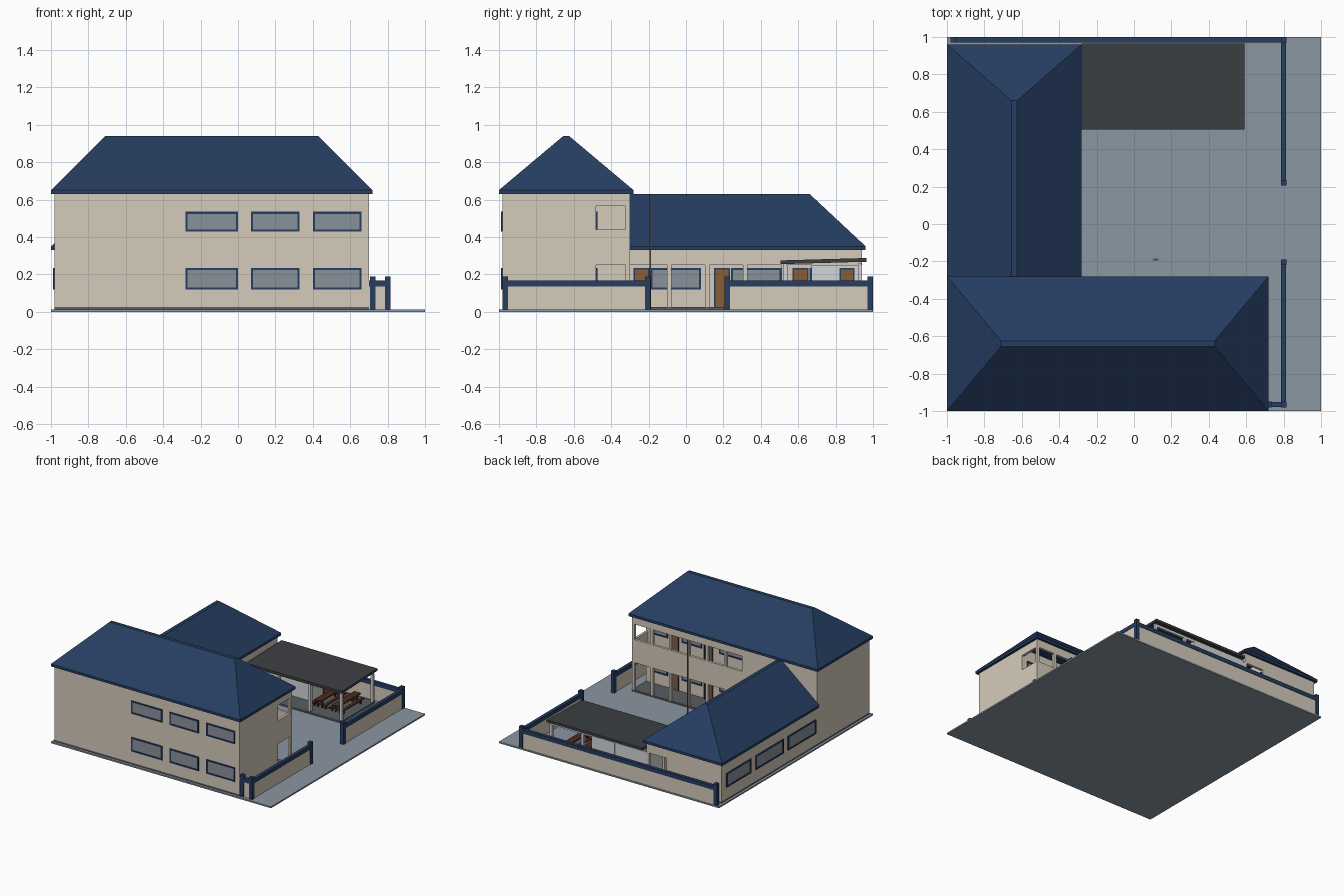
import bpy, bmesh

if "Cube" in bpy.data.objects:
    bpy.data.objects.remove(bpy.data.objects["Cube"])


def material(name, r, g, b):
    m = bpy.data.materials.new(name)
    m.diffuse_color = (r, g, b, 1)
    m.use_nodes = True
    m.node_tree.nodes["Principled BSDF"].inputs["Base Color"].default_value = m.diffuse_color
    return m


NAVY = material("navy", 0.019, 0.047, 0.12)
BEIGE = material("beige", 0.66, 0.60, 0.50)
PAVING = material("paving", 0.26, 0.31, 0.36)
GLASS = material("glass", 0.25, 0.29, 0.33)
DARK = material("dark_grey", 0.045, 0.05, 0.055)
PLINTH = material("plinth_grey", 0.1, 0.11, 0.12)
DOOR = material("door_brown", 0.25, 0.11, 0.035)
TIMBER = material("dark_timber", 0.08, 0.025, 0.012)
PALE = material("pale_grey", 0.65, 0.67, 0.69)


def finish(name, bm, mat):
    bmesh.ops.recalc_face_normals(bm, faces=bm.faces)
    mesh = bpy.data.meshes.new(name)
    bm.to_mesh(mesh)
    bm.free()
    mesh.materials.append(mat)
    ob = bpy.data.objects.new(name, mesh)
    bpy.context.collection.objects.link(ob)
    return ob


def add_frustum(bm, base, top, z0, z1):
    """Solid between two rectangles (x0, x1, y0, y1) at heights z0 and z1."""
    rings = []
    for (x0, x1, y0, y1), z in ((base, z0), (top, z1)):
        rings.append([bm.verts.new((x, y, z)) for x, y in
                      ((x0, y0), (x1, y0), (x1, y1), (x0, y1))])
    lo, hi = rings
    bm.faces.new(lo)
    bm.faces.new(hi)
    for i in range(4):
        j = (i + 1) % 4
        bm.faces.new((lo[i], lo[j], hi[j], hi[i]))


def boxes(name, mat, items):
    """One object made of boxes (x0, x1, y0, y1, z0, z1)."""
    bm = bmesh.new()
    for x0, x1, y0, y1, z0, z1 in items:
        add_frustum(bm, (x0, x1, y0, y1), (x0, x1, y0, y1), z0, z1)
    return finish(name, bm, mat)


def hip_roof(name, base, top, z0, z1, z2):
    bm = bmesh.new()
    add_frustum(bm, base, base, z0, z1)
    add_frustum(bm, base, top, z1, z2)
    return finish(name, bm, NAVY)


def wall_box(axis, wall, out, a0, a1, z0, z1, depth):
    """Box lying on a wall plane and sticking out by depth."""
    w0, w1 = sorted((wall - out * 0.005, wall + out * depth))
    return (a0, a1, w0, w1, z0, z1) if axis == "x" else (w0, w1, a0, a1, z0, z1)


def window(name, axis, wall, out, a0, a1, z0, z1):
    t = 0.011
    bars = [(a0, a1, z0, z0 + t), (a0, a1, z1 - t, z1),
            (a0, a0 + t, z0 + t, z1 - t), (a1 - t, a1, z0 + t, z1 - t)]
    boxes(name + "_frame", NAVY, [wall_box(axis, wall, out, *b, 0.008) for b in bars])
    boxes(name + "_glass", GLASS, [wall_box(axis, wall, out, a0 + t, a1 - t, z0 + t, z1 - t, 0.003)])


def door(name, axis, wall, out, a0, a1, z0, z1):
    t = 0.008
    bars = [(a0, a0 + t, z0, z1), (a1 - t, a1, z0, z1), (a0 + t, a1 - t, z1 - t, z1)]
    boxes(name + "_frame", NAVY, [wall_box(axis, wall, out, *b, 0.008) for b in bars])
    boxes(name + "_leaf", DOOR, [wall_box(axis, wall, out, a0 + t, a1 - t, z0, z1 - t, 0.004)])


# Ground and plinths
F = 0.025
boxes("ground_slab", PAVING, [(-1, 1, -1, 1, 0, 0.012)])
boxes("plinth", PLINTH, [(-0.98, 0.70, -0.98, -0.30, 0.012, F),
                         (-0.98, -0.30, -0.30, 0.94, 0.012, F)])
boxes("shelter_deck", PLINTH, [(-0.30, 0.585, 0.505, 0.945, 0.012, F)])

# Two-storey block with open gallery towards the yard
boxes("main_rooms", BEIGE, [(-0.98, 0.70, -0.98, -0.48, F, 0.63),
                            (-0.98, -0.30, -0.48, -0.30, F, 0.63)])
boxes("main_gallery_slab", BEIGE, [(-0.30, 0.68, -0.48, -0.32, 0.31, 0.33)])
bands = [(0.25, 0.44), (0.565, 0.63)]
boxes("main_gallery_parapets", BEIGE,
      [(-0.30, 0.70, -0.32, -0.30, a, b) for a, b in bands] +
      [(0.68, 0.70, -0.48, -0.32, a, b) for a, b in bands])
boxes("main_gallery_columns", BEIGE,
      [(x - 0.011, x + 0.011, -0.322, -0.30, a, b)
       for x in [0.689 - i / 6 for i in range(6)]
       for a, b in ((F, 0.25), (0.44, 0.565))])
hip_roof("main_roof", (-1, 0.72, -1, -0.28), (-0.71, 0.43, -0.655, -0.625), 0.63, 0.65, 0.94)

# Single-storey wing with gallery
boxes("wing_rooms", BEIGE, [(-0.98, -0.48, -0.30, 0.94, F, 0.33)])
boxes("wing_gallery_beams", BEIGE, [(-0.32, -0.30, -0.30, 0.94, 0.25, 0.33),
                                    (-0.48, -0.32, 0.92, 0.94, 0.25, 0.33)])
boxes("wing_gallery_columns", BEIGE,
      [(-0.322, -0.30, y - 0.012, y + 0.012, F, 0.25)
       for y in [-0.09 + 0.2036 * i for i in range(6)]])
hip_roof("wing_roof", (-1, -0.28, -0.30, 0.96), (-0.655, -0.625, -0.30, 0.66), 0.33, 0.35, 0.63)

# Windows and doors
for level, z0, z1 in (("lower", 0.12, 0.235), ("upper", 0.43, 0.535)):
    for i, (a, b) in enumerate(((-0.28, 0.0), (0.07, 0.33), (0.40, 0.66))):
        window(f"front_{level}_window_{i}", "x", -0.98, -1, a, b, z0, z1)
    for i, (a, b) in enumerate(((-0.20, 0.03), (0.19, 0.37), (0.50, 0.65))):
        window(f"gallery_{level}_window_{i}", "x", -0.48, 1, a, b, z0, z1)
    for i, a in enumerate((0.09, 0.40)):
        door(f"gallery_{level}_door_{i}", "x", -0.48, 1, a, a + 0.08,
             F if level == "lower" else 0.33, z1)
for i, (a, b) in enumerate(((-0.28, 0.08), (0.14, 0.50), (0.56, 0.88))):
    window(f"wing_outer_window_{i}", "y", -0.98, -1, a, b, 0.12, 0.235)
for i, a in enumerate((-0.28, 0.15, 0.57)):
    door(f"wing_door_{i}", "y", -0.48, 1, a, a + 0.085, F, 0.235)
    window(f"wing_yard_window_{i}", "y", -0.48, 1, a + 0.09, a + 0.36, 0.12, 0.235)

# Shelter with booth, posts and sloping roof
boxes("shelter_booth", PALE, [(-0.30, 0.20, 0.67, 0.94, F, 0.25)])
door("booth_door", "y", 0.20, 1, 0.82, 0.90, F, 0.235)
boxes("shelter_posts", PALE, [(x - 0.011, x + 0.011, y - 0.011, y + 0.011, F, 0.25)
                              for x in (0.0, 0.285, 0.57) for y in (0.53, 0.93)])
boxes("shelter_beams", PALE, [(-0.29, 0.58, y - 0.008, y + 0.008, 0.242, 0.262)
                              for y in (0.53, 0.93)])
shelter_roof = boxes("shelter_roof", DARK, [(-0.28, 0.59, 0.505, 0.965, 0.255, 0.275)])
for v in shelter_roof.data.vertices:
    v.co.z += (v.co.y - 0.505) * 0.028

# Picnic tables with benches
for n, x in enumerate((0.31, 0.47)):
    parts = [(x - 0.03, x + 0.03, 0.59, 0.88, 0.085, 0.095)]
    for s in (-0.052, 0.052):
        parts.append((x + s - 0.013, x + s + 0.013, 0.59, 0.88, 0.055, 0.063))
    for y in (0.62, 0.84):
        parts.append((x - 0.06, x + 0.06, y, y + 0.01, 0.045, 0.055))
        for s in (-0.052, -0.02, 0.02, 0.052):
            parts.append((x + s - 0.005, x + s + 0.005, y, y + 0.01, F,
                          0.045 if abs(s) > 0.03 else 0.085))
    boxes(f"picnic_table_{n}", TIMBER, parts)

# Boundary wall, coping and posts
runs = [(-0.965, 0.80, 0.985, 0.985), (0.80, 0.80, 0.22, 0.985),
        (0.80, 0.80, -0.965, -0.205), (0.70, 0.80, -0.965, -0.965)]


def along(w, z0, z1):
    return [(a - w, b + w, c - w, d + w, z0, z1) for a, b, c, d in runs]


boxes("boundary_wall", BEIGE, along(0.010, 0.012, 0.135))
boxes("boundary_coping", NAVY, along(0.0135, 0.135, 0.168))
boxes("boundary_posts", NAVY,
      [(x - 0.015, x + 0.015, y - 0.015, y + 0.015, 0.012, 0.19)
       for x, y in ((-0.965, 0.985), (0.80, 0.985), (0.80, 0.22), (0.80, -0.205),
                    (0.80, -0.965), (0.72, -0.965))])

# Flagpole
boxes("flagpole", PLINTH, [(0.111, 0.119, -0.194, -0.186, 0.012, 0.63),
                           (0.10, 0.13, -0.195, -0.185, 0.012, 0.02)])
